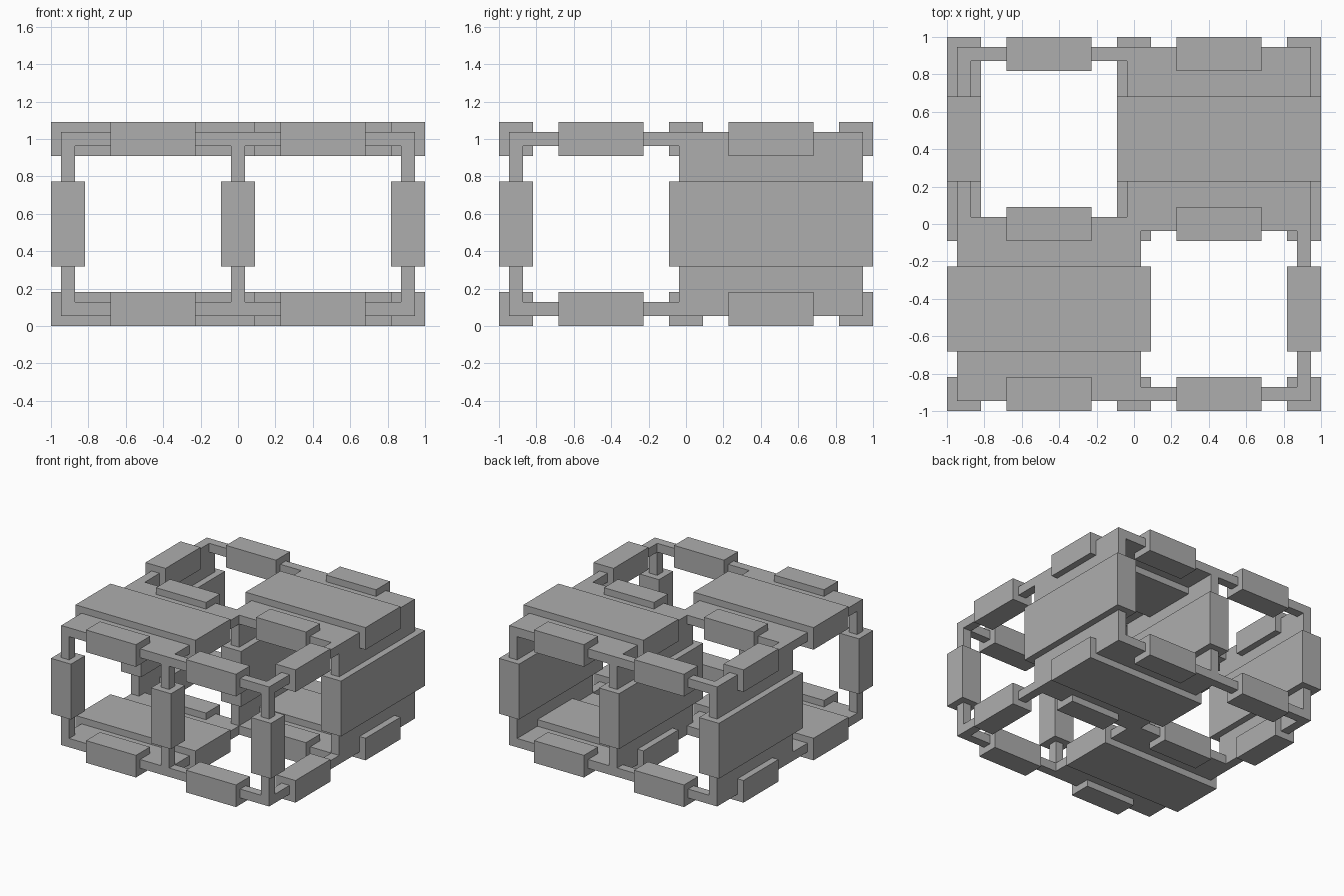
import bpy
import bmesh
from mathutils import Matrix, Vector

cube = bpy.data.objects.get("Cube")
if cube:
    bpy.data.objects.remove(cube, do_unlink=True)

# Lattice module: every size is a multiple of U
U = 1 / 11
PITCH = 10 * U      # distance between lattice nodes
THIN = 0.8 * U      # rail and panel thickness
THICK = 2 * U       # sleeve and band thickness
SLEEVE = 5 * U      # sleeve length and band width
LOW, HIGH, MID = U, 11 * U, 6 * U
NODES = (-PITCH, 0, PITCH)
CELLS = (-PITCH / 2, PITCH / 2)

grey = bpy.data.materials.new("plain grey")
grey.use_nodes = True
colour = (0.42, 0.42, 0.42, 1)
grey.diffuse_color = colour
grey.node_tree.nodes["Principled BSDF"].inputs["Base Color"].default_value = colour


def boxes(name, size, centres):
    """One object holding an equal box at every centre."""
    bm = bmesh.new()
    for centre in centres:
        place = Matrix.Translation(Vector(centre)) @ Matrix.Diagonal((*size, 1))
        bmesh.ops.create_cube(bm, size=1, matrix=place)
    mesh = bpy.data.meshes.new(name)
    bm.to_mesh(mesh)
    bm.free()
    mesh.materials.append(grey)
    obj = bpy.data.objects.new(name, mesh)
    bpy.context.collection.objects.link(obj)
    return obj


levels = (LOW, HIGH)
span = 2 * PITCH + THIN

# Thin rails and posts along all lattice lines
boxes("cross_rails", (span, THIN, THIN), [(0, y, z) for y in NODES for z in levels])
boxes("side_rails", (THIN, span, THIN), [(x, 0, z) for x in NODES for z in levels])
boxes("posts", (THIN, THIN, PITCH + THIN), [(x, y, MID) for x in NODES for y in NODES])

# Thick sleeves around the middle of the open edges
boxes("cross_sleeves", (SLEEVE, THICK, THICK),
      [(x, y, z) for x in CELLS for y in NODES for z in levels])
boxes("side_sleeves", (THICK, SLEEVE, THICK),
      [(s * PITCH, -s * PITCH / 2, z) for s in (-1, 1) for z in levels])
boxes("front_post_sleeves", (THICK, THICK, SLEEVE), [(x, -PITCH, MID) for x in NODES])

# Horizontal panels in two diagonal cells, each with a thick band across it
flat_cells = [(c, c, z) for c in CELLS for z in levels]
boxes("flat_panels", (PITCH + THIN, PITCH + THIN, THIN), flat_cells)
boxes("flat_bands", (PITCH + THICK, SLEEVE, THICK), flat_cells)

# Upright panels in the rear half, each with a thick band across it
wall_cells = [(x, PITCH / 2, MID) for x in NODES]
boxes("wall_panels", (THIN, PITCH + THIN, PITCH + THIN), wall_cells)
boxes("wall_bands", (THICK, PITCH + THICK, SLEEVE), wall_cells)
